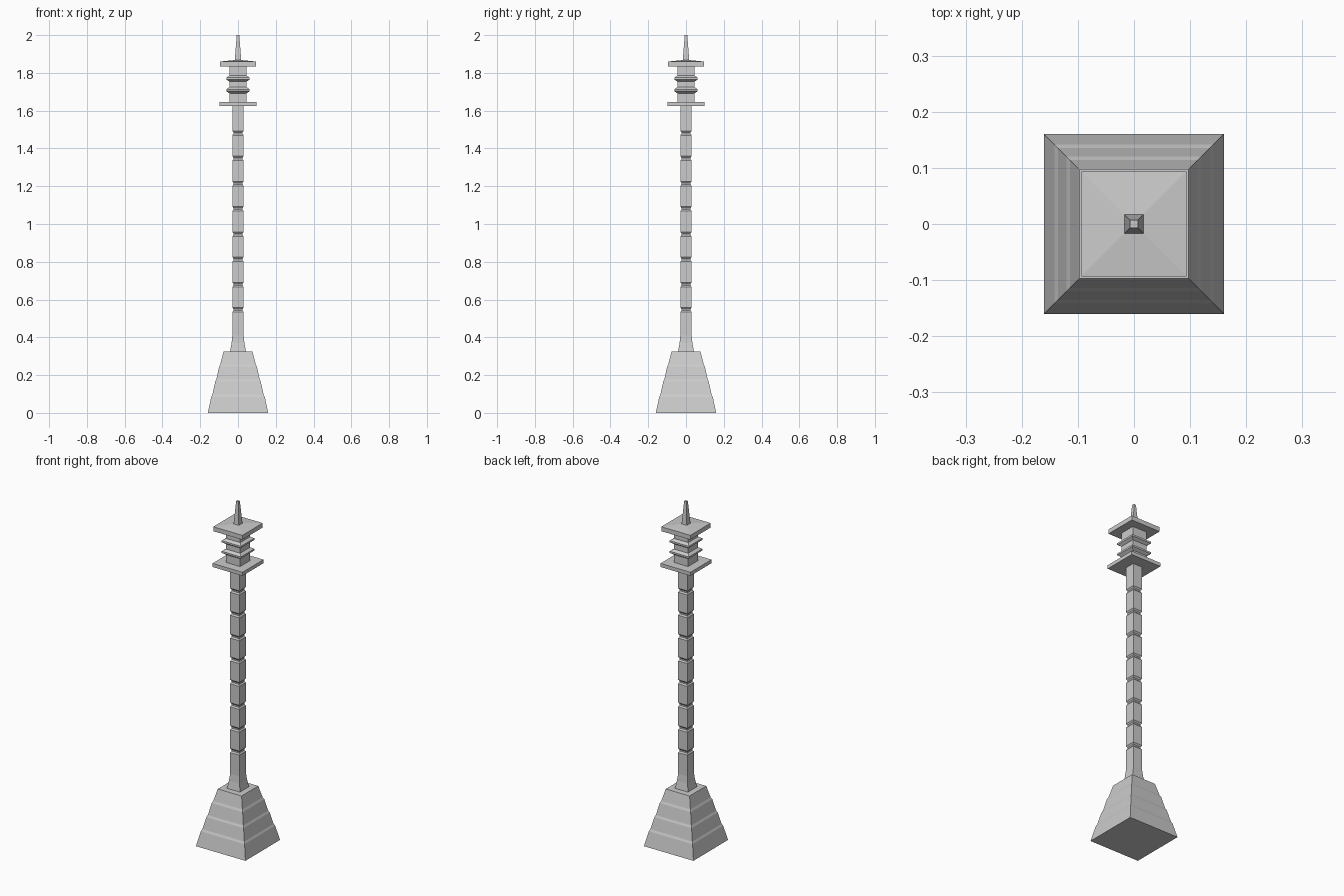
import bpy
import bmesh

# Remove the default cube
cube = bpy.data.objects.get("Cube")
if cube:
    bpy.data.objects.remove(cube, do_unlink=True)

# Stone colour
stone = bpy.data.materials.new("light grey stone")
stone.use_nodes = True
stone.diffuse_color = (0.6, 0.6, 0.6, 1)
stone.node_tree.nodes["Principled BSDF"].inputs["Base Color"].default_value = (0.6, 0.6, 0.6, 1)


def square_loft(name, profile):
    """Stack square sections given as (half width, height) into a closed solid."""
    bm = bmesh.new()
    rings = [[bm.verts.new((sx * r, sy * r, z))
              for sx, sy in ((-1, -1), (1, -1), (1, 1), (-1, 1))]
             for r, z in profile]
    for low, high in zip(rings, rings[1:]):
        for i in range(4):
            j = (i + 1) % 4
            bm.faces.new((low[i], low[j], high[j], high[i]))
    bm.faces.new(rings[0][::-1])
    bm.faces.new(rings[-1])
    mesh = bpy.data.meshes.new(name)
    bm.to_mesh(mesh)
    bm.free()
    mesh.materials.append(stone)
    obj = bpy.data.objects.new(name, mesh)
    bpy.context.collection.objects.link(obj)
    return obj


# Tapered plinth with three narrow setbacks
plinth = [(0.16, 0)]
for r, z in ((0.1415, 0.085), (0.1205, 0.165), (0.1, 0.245)):
    plinth += [(r, z), (r - 0.006, z + 0.012)]
plinth.append((0.077, 0.325))
square_loft("plinth", plinth)

# Shaft with flared foot and evenly spaced grooves
shaft = [(0.042, 0.325), (0.034, 0.37), (0.03, 0.41)]
for i in range(8):
    z = 0.545 + i * 0.1338
    shaft += [(0.03, z - 0.012), (0.024, z - 0.004), (0.024, z + 0.004), (0.03, z + 0.012)]
shaft.append((0.03, 1.625))
square_loft("shaft", shaft)

# Lookout platform, cabin and its two ledges
square_loft("platform", [(0.097, 1.625), (0.097, 1.646)])
square_loft("cabin", [(0.046, 1.646), (0.046, 1.834)])
for name, z in (("lower_ledge", 1.708), ("upper_ledge", 1.77)):
    square_loft(name, [(0.046, z - 0.016), (0.062, z - 0.005),
                       (0.062, z + 0.005), (0.046, z + 0.016)])

# Roof slab with a shallow pitch, and the spire
square_loft("roof", [(0.094, 1.834), (0.094, 1.86), (0.017, 1.868)])
square_loft("spire", [(0.017, 1.866), (0.007, 2.0)])
